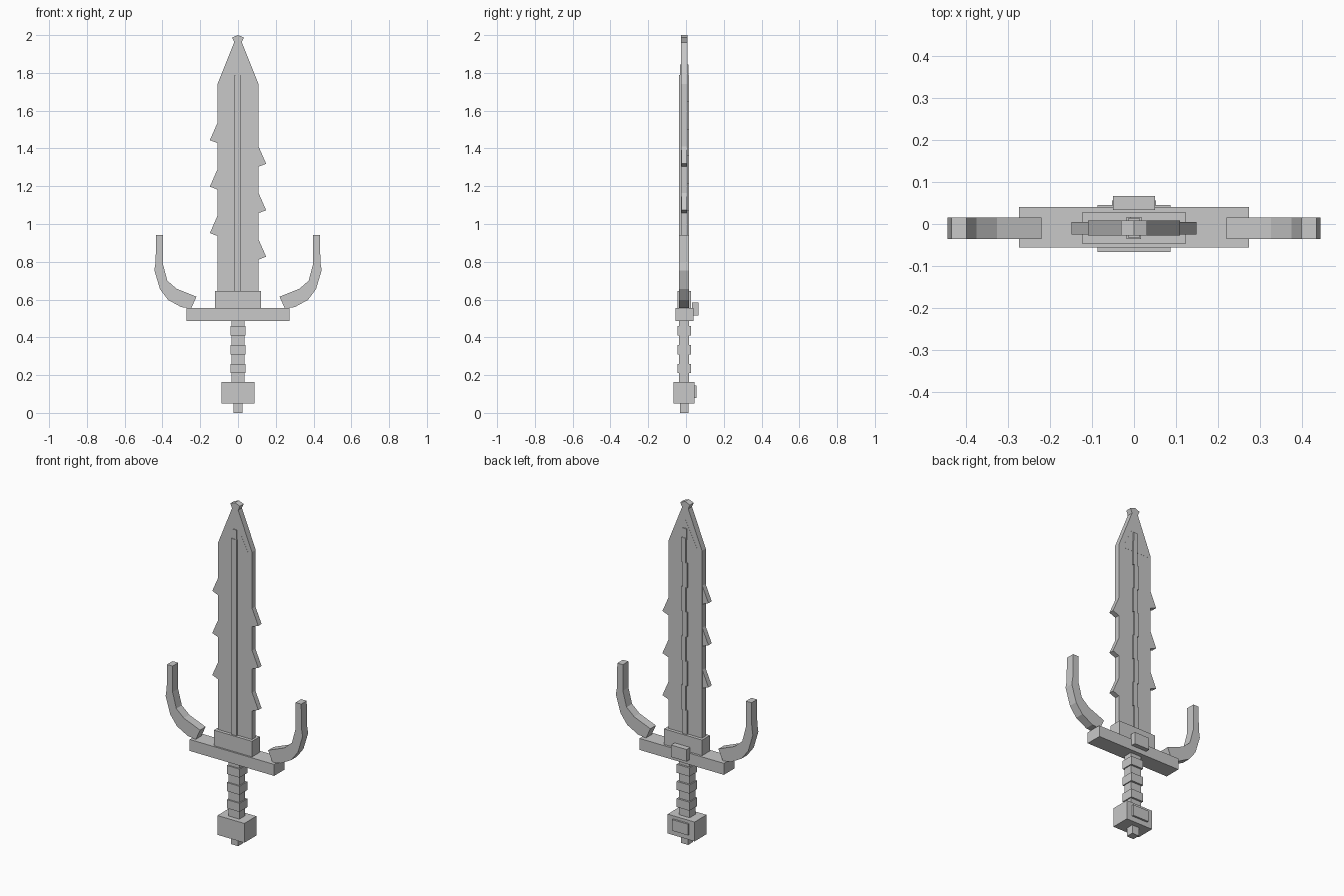
import bpy, bmesh

if "Cube" in bpy.data.objects:
    bpy.data.objects.remove(bpy.data.objects["Cube"])

steel = bpy.data.materials.new("light_grey_steel")
steel.diffuse_color = (0.58, 0.58, 0.58, 1)
steel.use_nodes = True
steel.node_tree.nodes["Principled BSDF"].inputs["Base Color"].default_value = steel.diffuse_color


def finish(name, bm):
    bmesh.ops.recalc_face_normals(bm, faces=bm.faces)
    mesh = bpy.data.meshes.new(name)
    bm.to_mesh(mesh)
    bm.free()
    mesh.materials.append(steel)
    obj = bpy.data.objects.new(name, mesh)
    bpy.context.collection.objects.link(obj)
    return obj


def plate(name, points, y0, y1):
    """Extrude an x/z outline from y0 to y1."""
    bm = bmesh.new()
    face = bm.faces.new([bm.verts.new((x, y0, z)) for x, z in points])
    ext = bmesh.ops.extrude_face_region(bm, geom=[face])
    verts = [g for g in ext["geom"] if isinstance(g, bmesh.types.BMVert)]
    bmesh.ops.translate(bm, verts=verts, vec=(0, y1 - y0, 0))
    return finish(name, bm)


def box(name, x0, x1, y0, y1, z0, z1):
    return plate(name, [(x0, z0), (x1, z0), (x1, z1), (x0, z1)], y0, y1)


# Pommel and grip
box("pommel_stub", -0.023, 0.023, -0.032, 0.013, 0, 0.055)
box("pommel", -0.087, 0.087, -0.066, 0.045, 0.05, 0.163)
box("pommel_plate", -0.052, 0.052, 0.04, 0.056, 0.08, 0.145)
box("grip", -0.035, 0.035, -0.037, 0.016, 0.16, 0.49)
for i in range(3):
    z = 0.21 + 0.1 * i
    box("grip_ring", -0.041, 0.041, -0.045, 0.027, z, z + 0.05)

# Crossguard, its back badge and the blade collar
box("crossguard", -0.273, 0.273, -0.056, 0.04, 0.487, 0.554)
box("guard_badge", -0.05, 0.05, 0.033, 0.066, 0.515, 0.585)
box("blade_collar", -0.123, 0.123, -0.046, 0.027, 0.55, 0.645)

# Curved horns rising from the guard
horn = [(0.22, 0.615), (0.248, 0.553), (0.30, 0.56), (0.37, 0.598),
        (0.413, 0.655), (0.443, 0.755), (0.436, 0.80), (0.434, 0.942),
        (0.398, 0.942), (0.398, 0.79), (0.374, 0.70), (0.325, 0.657)]
for side, label in ((1, "right_horn"), (-1, "left_horn")):
    plate(label, [(side * x, z) for x, z in horn], -0.036, 0.015)

# Blade with tapered end and flared tip
half = [(0.109, 0.62), (0.109, 1.74), (0.02, 1.962), (0.031, 1.988)]
plate("blade", half + [(0, 2.0)] + [(-x, z) for x, z in reversed(half)],
      -0.027, 0.008)

# Barbs along both edges
for side, first in ((-1, 0.935), (1, 0.81)):
    for i in range(3):
        z = first + 0.246 * i
        plate("blade_barb", [(side * 0.10, z - 0.002), (side * 0.149, z + 0.017),
                             (side * 0.109, z + 0.108), (side * 0.10, z + 0.108)],
              -0.025, 0.005)

# Raised centre ridge, front and segmented back
box("front_ridge", -0.018, 0.017, -0.036, -0.02, 0.64, 1.79)
count = 8
step = (1.79 - 0.64) / count
for i in range(count):
    shift = 0.004 if i % 2 else -0.004
    z = 0.64 + step * i
    box("back_ridge_segment", shift - 0.014, shift + 0.014, 0, 0.017, z, z + step)
box("ridge_end", -0.013, 0.013, -0.033, 0.014, 1.78, 1.845)

# Thin arrowhead facing on the tapered end
plate("arrowhead_facing", [(-0.085, 1.73), (0.085, 1.73), (0, 1.9)], -0.0275, 0.0085)
